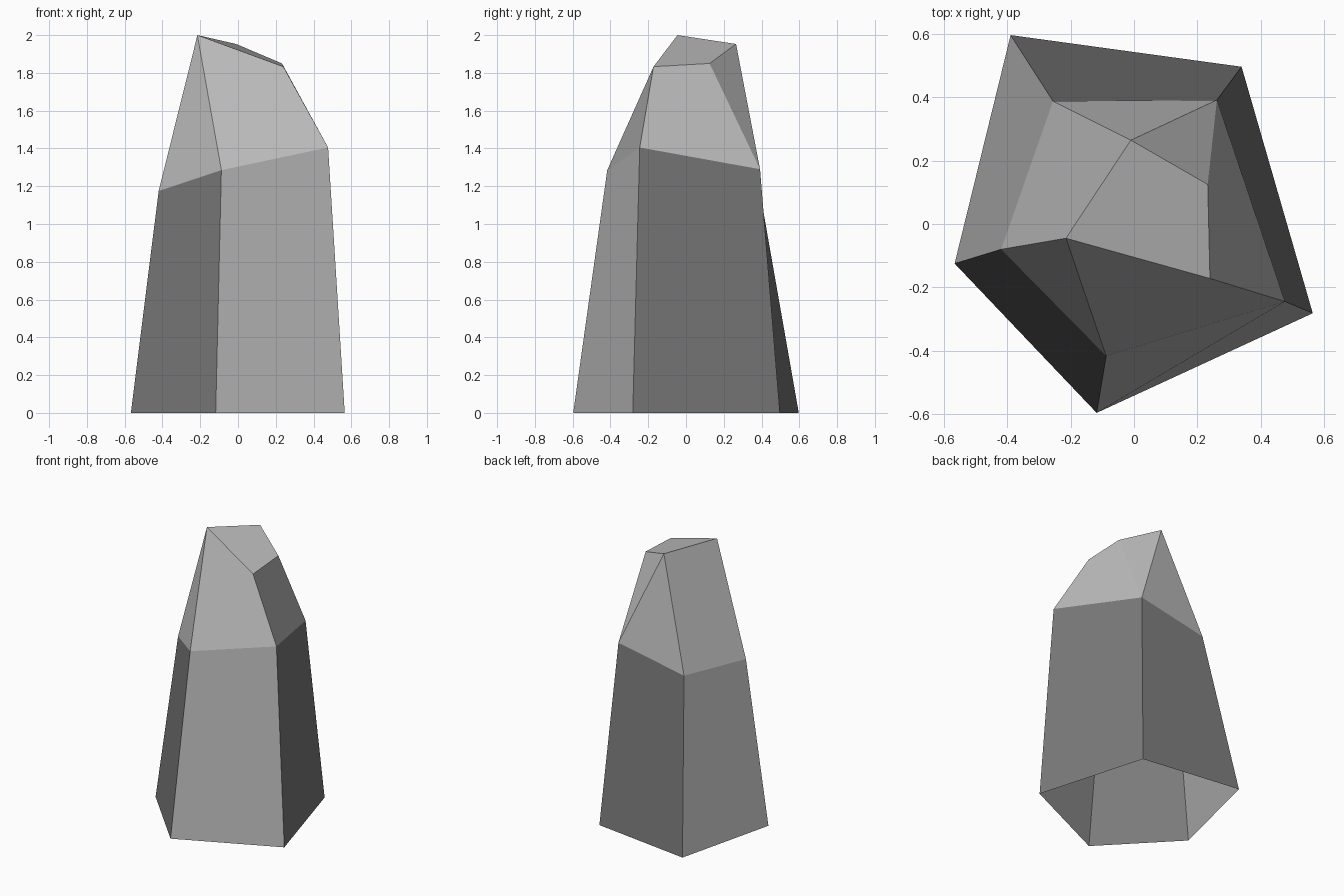
import bpy

if "Cube" in bpy.data.objects:
    bpy.data.objects.remove(bpy.data.objects["Cube"])

# Crystal rings, counter-clockwise from the left corner
base = [(-0.567, -0.125, 0), (-0.118, -0.597, 0), (0.565, -0.282, 0), (0.34, 0.497, 0), (-0.39, 0.597, 0)]
shoulder = [(-0.42, -0.08, 1.175), (-0.088, -0.417, 1.285), (0.477, -0.245, 1.405),
            (0.262, 0.392, 1.29), (-0.256, 0.388, 1.19)]
tip = [(-0.215, -0.045, 2.0), (0.24, -0.172, 1.833), (0.233, 0.125, 1.85), (-0.01, 0.265, 1.953)]

# Side walls (underside is open)
n = 5
faces = [(i, (i + 1) % n, n + (i + 1) % n, n + i) for i in range(n)]

# Tapered facets from the shoulder to the slanted tip
faces += [(5, 6, 10), (6, 7, 11, 10), (7, 8, 12, 11), (8, 13, 12),
          (8, 9, 13), (9, 5, 10, 13), (10, 11, 12, 13)]

mesh = bpy.data.meshes.new("crystal_shard")
mesh.from_pydata(base + shoulder + tip, [], faces)
mesh.update()

# Two stone colours
for name, v in (("light grey stone", 0.5), ("dark grey stone", 0.195)):
    mat = bpy.data.materials.new(name)
    mat.diffuse_color = (v, v, v, 1)
    mat.use_nodes = True
    mat.node_tree.nodes["Principled BSDF"].inputs["Base Color"].default_value = mat.diffuse_color
    mesh.materials.append(mat)

# Dark walls: front-left, right and back
for i in (0, 2, 3):
    mesh.polygons[i].material_index = 1

shard = bpy.data.objects.new("crystal_shard", mesh)
bpy.context.collection.objects.link(shard)
